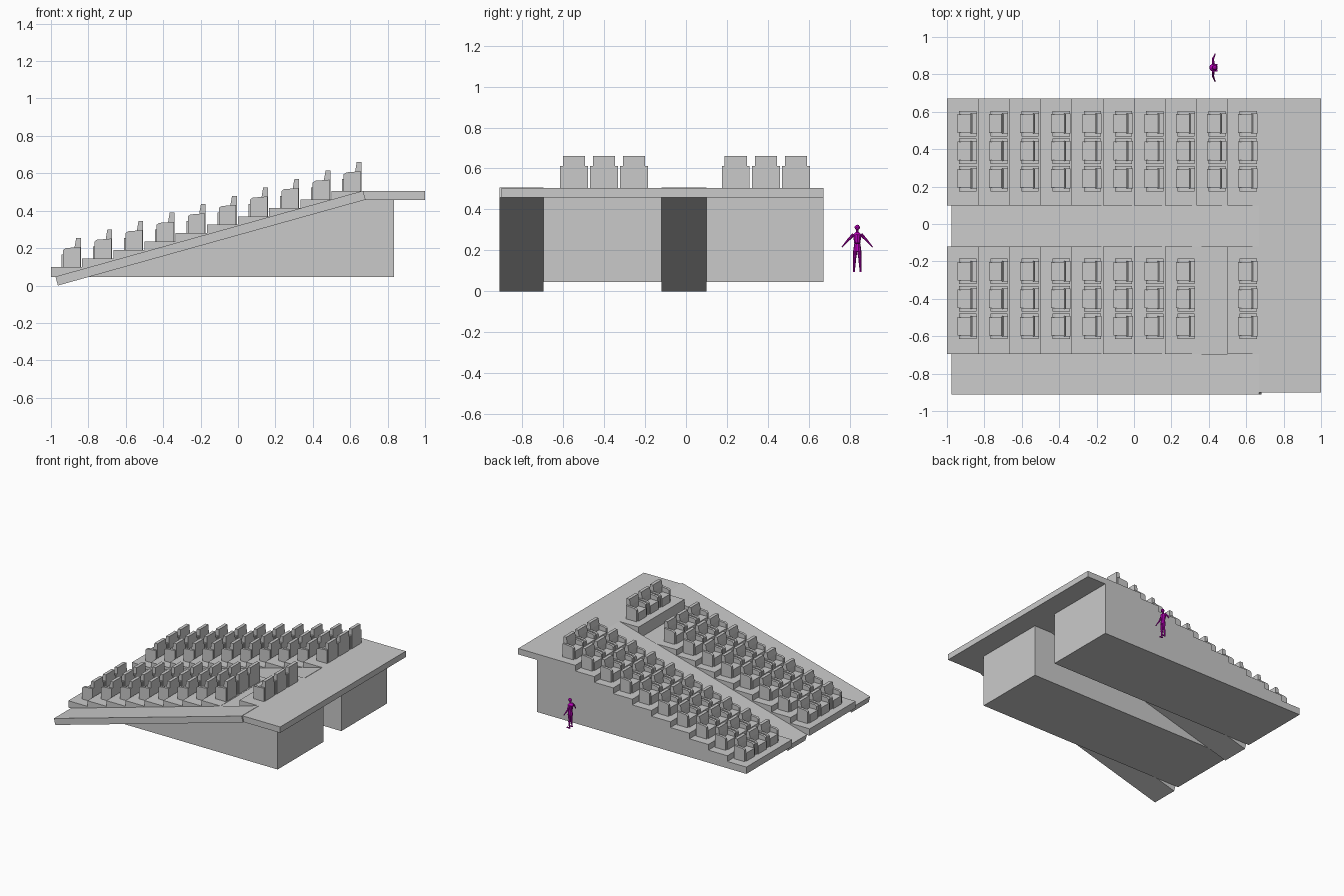
import bpy, bmesh, math
from mathutils import Vector, Matrix

if "Cube" in bpy.data.objects:
    bpy.data.objects.remove(bpy.data.objects["Cube"])


def material(name, rgb):
    m = bpy.data.materials.new(name)
    m.diffuse_color = (*rgb, 1)
    m.use_nodes = True
    m.node_tree.nodes["Principled BSDF"].inputs["Base Color"].default_value = m.diffuse_color
    return m


GREY = material("concrete grey", (0.59, 0.59, 0.59))
PURPLE = material("figure purple", (0.5, 0.0, 0.5))


def finish(name, bm, mat):
    bmesh.ops.recalc_face_normals(bm, faces=bm.faces)
    me = bpy.data.meshes.new(name)
    bm.to_mesh(me)
    bm.free()
    me.materials.append(mat)
    ob = bpy.data.objects.new(name, me)
    bpy.context.collection.objects.link(ob)
    return ob


def prism(bm, profile, y0, y1):
    """Extrude an x-z profile from y0 to y1."""
    a = [bm.verts.new((x, y0, z)) for x, z in profile]
    b = [bm.verts.new((x, y1, z)) for x, z in profile]
    bm.faces.new(a)
    bm.faces.new(b[::-1])
    n = len(a)
    for i in range(n):
        j = (i + 1) % n
        bm.faces.new((a[i], b[i], b[j], a[j]))


def box(bm, x0, x1, y0, y1, z0, z1):
    prism(bm, [(x0, z0), (x1, z0), (x1, z1), (x0, z1)], y0, y1)


ROWS, RUN, RISE = 10, 1 / 6, 0.045
step_x = [-1 + RUN * i for i in range(ROWS + 1)]
step_z = [0.1 + RISE * i for i in range(ROWS)]

# stepped stands; the near one has a dropped, empty row
BLOCKS = {"far": (0.10, 0.672, None), "near": (-0.696, -0.12, 8)}
for label, (y0, y1, gap) in BLOCKS.items():
    prof = [(0.835, 0.046), (-1, 0.046)]
    for i in range(ROWS):
        z = step_z[i] if i != gap else step_z[i] - RISE - 0.002
        prof += [(step_x[i], z), (step_x[i + 1], z)]
    prof += [(step_x[-1], 0.47), (0.835, 0.47)]
    bm = bmesh.new()
    prism(bm, prof, y0, y1)
    finish(label + "_stand", bm, GREY)

# top landing
bm = bmesh.new()
box(bm, step_x[-1], 1, -0.9, 0.672, 0.458, 0.505)
finish("landing", bm, GREY)

# sloping aisles
for label, y0, y1 in (("centre", -0.12, 0.10), ("side", -0.911, -0.696)):
    bm = bmesh.new()
    prism(bm, [(-0.963, 0.0), (0.682, 0.459), (0.669, 0.507), (-0.976, 0.048)], y0, y1)
    finish(label + "_ramp", bm, GREY)


def seat(bm, x, y, z):
    # cushion, back and two armrests
    box(bm, x, x + 0.09, y - 0.05, y + 0.05, z, z + 0.065)
    prism(bm, [(x + a, z + b) for a, b in
               ((0.068, 0), (0.103, 0), (0.103, 0.155), (0.078, 0.155), (0.07, 0.11))],
          y - 0.054, y + 0.054)
    arm = [(x + a, z + b) for a, b in
           ((0.008, 0), (0.1, 0), (0.1, 0.106), (0.022, 0.1), (0.008, 0.09))]
    for s in (-1, 1):
        prism(bm, arm, *sorted((y + s * 0.048, y + s * 0.068)))


# rows of seats
for label, yc in (("far", 0.39), ("near", -0.4)):
    gap = BLOCKS[label][2]
    for i in range(ROWS):
        if i == gap:
            continue
        bm = bmesh.new()
        for k in (-1, 0, 1):
            seat(bm, step_x[i] + 0.057, yc + k * 0.147, step_z[i])
        finish(f"{label}_seat_row_{i + 1}", bm, GREY)


def limb(bm, p, q, r0, r1):
    p, q = Vector(p), Vector(q)
    d = q - p
    rot = d.to_track_quat('Z', 'Y').to_matrix().to_4x4()
    rot.translation = (p + q) / 2
    bmesh.ops.create_cone(bm, cap_ends=True, segments=10, radius1=r0, radius2=r1,
                          depth=d.length, matrix=rot)


# standing figure for scale, facing +x
X, Y = 0.428, 0.836
bm = bmesh.new()
limb(bm, (X, Y, 0.195), (X, Y, 0.235), 0.02, 0.015)
limb(bm, (X, Y, 0.235), (X - 0.003, Y, 0.275), 0.015, 0.022)
limb(bm, (X - 0.003, Y, 0.275), (X - 0.003, Y, 0.29), 0.022, 0.007)
limb(bm, (X, Y, 0.287), (X, Y, 0.305), 0.007, 0.007)
bmesh.ops.create_icosphere(bm, subdivisions=2, radius=0.0135,
                           matrix=Matrix.Translation((X + 0.003, Y, 0.312)))
for s in (-1, 1):
    limb(bm, (X - 0.004, Y + s * 0.018, 0.279), (X - 0.006, Y + s * 0.045, 0.25), 0.008, 0.006)
    limb(bm, (X - 0.006, Y + s * 0.045, 0.25), (X + 0.006, Y + s * 0.074, 0.217), 0.006, 0.003)
    limb(bm, (X, Y + s * 0.01, 0.2), (X, Y + s * 0.014, 0.15), 0.011, 0.007)
    limb(bm, (X, Y + s * 0.014, 0.15), (X - 0.004, Y + s * 0.016, 0.097), 0.008, 0.004)
    box(bm, X - 0.009, X + 0.018, Y + s * 0.016 - 0.004, Y + s * 0.016 + 0.004, 0.094, 0.101)
finish("standing_figure", bm, PURPLE)
